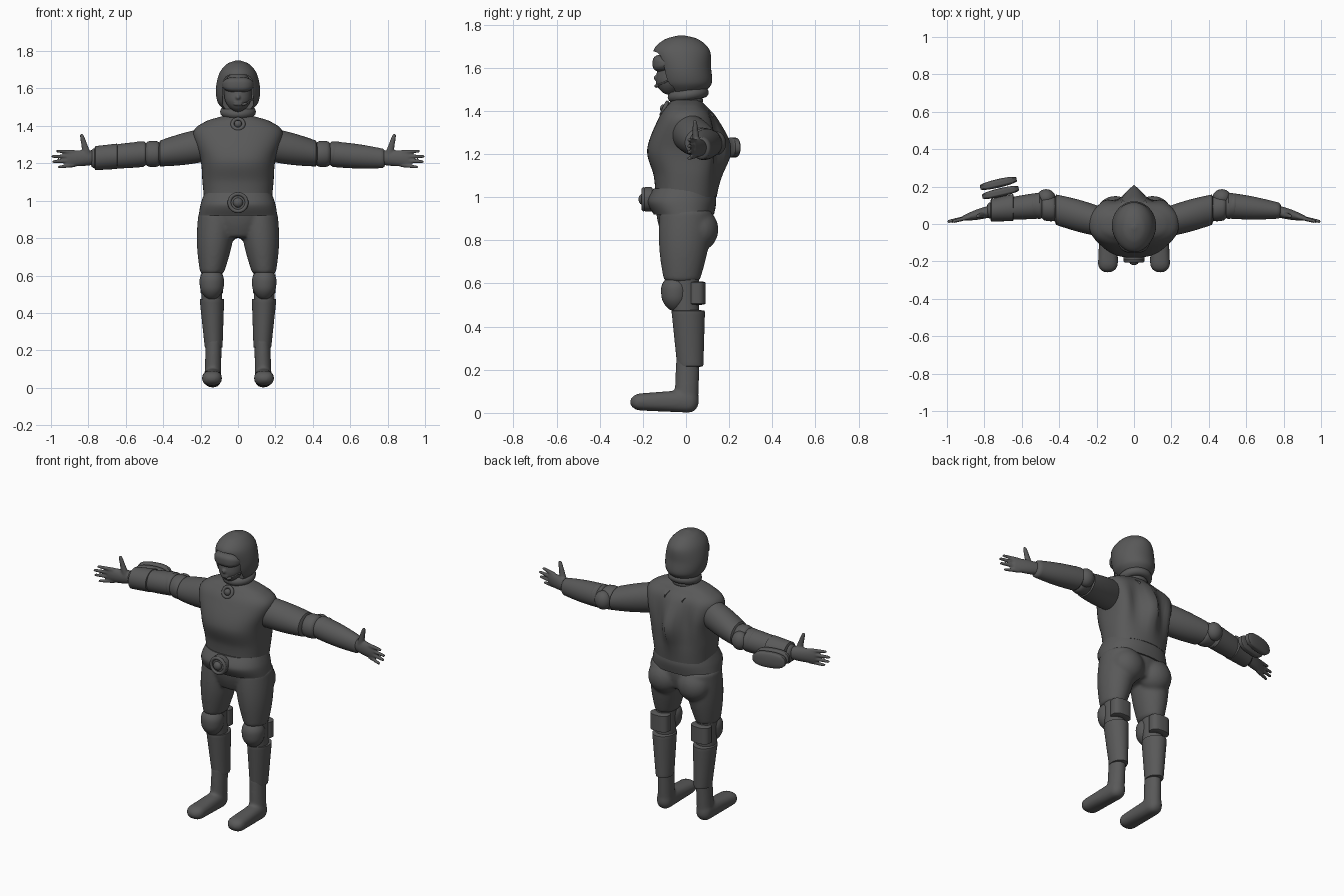
import bpy, bmesh, math
from mathutils import Vector

if "Cube" in bpy.data.objects:
    bpy.data.objects.remove(bpy.data.objects["Cube"])

GREY = (0.1, 0.1, 0.1, 1)
SIDES, STEPS = 48, 20
material = bpy.data.materials.new("dark grey")
material.use_nodes = True
material.diffuse_color = GREY
material.node_tree.nodes["Principled BSDF"].inputs["Base Color"].default_value = GREY


def section(centre, axis, radii, power):
    """One superellipse ring across the given axis."""
    across = [i for i in range(3) if i != axis]
    points = []
    for i in range(SIDES):
        angle = math.tau * i / SIDES
        point = Vector(centre)
        for k, wave, radius in zip(across, (math.cos(angle), math.sin(angle)), radii):
            point[k] += radius * math.copysign(abs(wave) ** (2 / power), wave)
        points.append(point)
    return points


def taper(start, end, thick_start, thick_end, bulge=0, tip=0.1, power=2):
    """Tube with rounded ends; tip=1 rounds it into an ellipsoid."""
    start, end = Vector(start), Vector(end)
    axis = max(range(3), key=lambda i: abs(end[i] - start[i]))
    rings = []
    for step in range(STEPS + 1):
        t = (1 - math.cos(math.pi * step / STEPS)) / 2
        edge = max(0, 1 - 2 * min(t, 1 - t) / tip)
        rounding = max(0.05, math.sqrt(1 - edge * edge))
        radii = [(a + (b - a) * t + bulge * math.sin(math.pi * t)) * rounding
                 for a, b in zip(thick_start, thick_end)]
        rings.append(section(start.lerp(end, t), axis, radii, power))
    return rings


def ball(centre, radii):
    """Ellipsoid."""
    x, y, z = centre
    rx, ry, rz = radii
    return taper((x, y, z - rz), (x, y, z + rz), (rx, ry), (rx, ry), tip=1)


def upright(*rows, power=2):
    """Smooth upright body; rows give height, depth, half width, half depth."""
    rings = []
    points = [rows[0], *rows, rows[-1]]
    for window in zip(points, points[1:], points[2:], points[3:]):
        for step in range(STEPS // 2):
            u = 2 * step / STEPS
            z, y, rx, ry = (b + (c - a) * u / 2 + (a - 2.5 * b + 2 * c - d / 2) * u * u
                            + (1.5 * (b - c) + (d - a) / 2) * u ** 3 for a, b, c, d in zip(*window))
            rings.append(section((0, y, z), 2, (rx, ry), power))
    z, y, rx, ry = rows[-1]
    return rings + [section((0, y, z), 2, (rx, ry), power)]


def shade(ob):
    bpy.ops.object.select_all(action="DESELECT")
    ob.select_set(True)
    bpy.context.view_layer.objects.active = ob
    bpy.ops.object.shade_smooth_by_angle(angle=math.radians(40))


def part(name, *shapes, mirror=False, blend=0):
    """Skin the rings of each shape; blend merges them into one surface."""
    bm = bmesh.new()
    for rings in shapes:
        loops = [[bm.verts.new(p) for p in ring] for ring in rings]
        for low, high in zip(loops, loops[1:]):
            for i in range(len(low)):
                bm.faces.new((low[i - 1], low[i], high[i], high[i - 1]))
        bm.faces.new(loops[0])
        bm.faces.new(loops[-1])
    bmesh.ops.recalc_face_normals(bm, faces=bm.faces)
    mesh = bpy.data.meshes.new(name)
    bm.to_mesh(mesh)
    bm.free()
    mesh.materials.append(material)
    ob = bpy.data.objects.new(name, mesh)
    bpy.context.collection.objects.link(ob)
    shade(ob)
    if mirror:
        ob.modifiers.new("mirror", "MIRROR").use_mirror_merge = False
    if blend:
        remesh = ob.modifiers.new("remesh", "REMESH")
        remesh.mode, remesh.voxel_size, remesh.use_smooth_shade = "VOXEL", blend, True
        ob.modifiers.new("smooth", "SMOOTH").iterations = 8
    return ob


def hoop(name, centre, major, minor, tilt):
    bpy.ops.mesh.primitive_torus_add(location=centre, rotation=(math.radians(tilt), 0, 0),
                                     major_radius=major, minor_radius=minor)
    ob = bpy.context.object
    ob.name = name
    ob.data.materials.append(material)
    bpy.ops.object.shade_smooth()


def bump(value, centre, width):
    return math.exp(-((value - centre) / width) ** 2)


# Jacket with a raised spine, hollows beside it and shoulder blades
jacket = part("jacket", upright((1, 0, .18, .14), (1.1, 0, .19, .15), (1.22, -.01, .2, .17),
                                (1.36, 0, .24, .13), (1.42, 0, .18, .09), (1.45, 0, .09, .06), power=2.4))
for vertex in jacket.data.vertices:
    x, y, z = vertex.co
    if y > .03:
        shape = .05 * bump(x, 0, .04) - .02 * bump(abs(x), .09, .04) + .015 * bump(abs(x), .17, .04)
        vertex.co.y += shape * bump(z, 1.23, .13)

# Back collar flaps, pointed downwards
flap = [Vector(p) for p in ((.01, .06, 1.45), (.1, .05, 1.44), (.06, .13, 1.38))]
part("collar_flaps", [flap, [p - Vector((0, .02, .03)) for p in flap]], mirror=True)

# Neck, padded collar and throat badge
part("neck", taper((0, 0, 1.36), (0, 0, 1.5), (.08, .08), (.06, .06)))
hoop("neck_pad", (0, .01, 1.475), .07, .026, 9)
hoop("neck_band", (0, 0, 1.44), .06, .02, 9)
part("throat_badge", taper((0, -.12, 1.41), (0, -.06, 1.41), (.02, .02), (.02, .02), tip=.5))
hoop("throat_ring", (0, -.1, 1.41), .03, .01, 65)

# Belt and buckle
part("belt", upright((.92, -.01, .21, .14), (.98, -.02, .2, .16), (1.04, -.01, .18, .14), power=2.3))
part("buckle", taper((0, -.2, .99), (0, -.15, .99), (.056, .056), (.056, .056), tip=.4))
hoop("buckle_rim", (0, -.196, .99), .046, .01, 90)
part("buckle_stud", ball((0, -.2, .99), (.026, .02, .026)))

# Trousers from hips, thighs and seat
part("trousers", taper((0, 0, .8), (0, -.01, .96), (.12, .1), (.19, .13), bulge=.01),
     taper((.14, -.02, .6), (.11, 0, .95), (.06, .08), (.1, .12), bulge=.015),
     ball((.1, .06, .85), (.1, .09, .1)), mirror=True, blend=.009)

# Knees, shin guards and boots
part("knees", taper((.14, 0, .45), (.14, -.01, .65), (.055, .06), (.056, .07)), mirror=True)
part("knee_pads", taper((.14, -.05, .47), (.14, -.05, .64), (.05, .05), (.06, .06), bulge=.01, tip=.8),
     mirror=True)
part("knee_straps", taper((.14, .05, .5), (.14, .05, .61), (.06, .04), (.06, .04), power=2.6), mirror=True)
part("shin_guards", taper((.13, .02, .21), (.14, .01, .48), (.047, .06), (.066, .078), tip=.06), mirror=True)
part("boots", taper((.135, 0, .02), (.13, .01, .27), (.045, .055), (.042, .055)),
     taper((.135, .06, .055), (.14, -.26, .05), (.045, .056), (.055, .037), tip=.3, power=2.4),
     mirror=True, blend=.008)

# Arms
part("sleeves", taper((.17, .01, 1.3), (.43, .08, 1.25), (.08, .09), (.08, .067), bulge=.006, tip=.12),
     mirror=True)
part("elbows", taper((.4, .08, 1.25), (.51, .09, 1.25), (.06, .06), (.06, .06), bulge=.01, tip=.6),
     taper((.48, .09, 1.25), (.56, .1, 1.25), (.066, .066), (.066, .066), tip=.6), mirror=True)
part("elbow_pads", ball((.47, .14, 1.25), (.05, .046, .055)), mirror=True)
part("forearms", taper((.49, .1, 1.25), (.79, .07, 1.225), (.07, .068), (.04, .05), bulge=.006), mirror=True)

# Hands with four fanned fingers and a raised thumb
fingers = [taper((.87, .04, 1.26 - i * .023), (reach, .012, 1.266 - i * .029), (.013, .012), (.009, .008))
           for i, reach in enumerate((.975, 1, .995, .965))]
part("hands", taper((.76, .07, 1.23), (.92, .03, 1.224), (.032, .036), (.012, .038), bulge=.006),
     taper((.8, .05, 1.22), (.838, .04, 1.36), (.026, .02), (.01, .01), tip=.2),
     *fingers, mirror=True, blend=.005)

# Two-layer wrist device strapped to the right forearm
part("device_strap", taper((-.77, .073, 1.227), (-.64, .089, 1.238), (.06, .064), (.073, .068)))
layers = [taper((0, y, 0), (0, y + .046, 0), (.1, .046), (.1, .046), tip=.6, power=2.5) for y in (-.05, 0)]
device = part("wrist_device", *layers)
device.location, device.rotation_euler.z = (-.72, .195, 1.23), math.radians(13)

# Helmet with a carved face opening
helmet = part("helmet", upright((1.49, 0, .08, .09), (1.53, 0, .11, .12), (1.6, -.01, .118, .126),
                                (1.68, -.02, .1, .13), (1.73, -.02, .06, .08), (1.75, -.02, .01, .01)))
cutter = part("face_cutter", taper((0, -.3, 1.55), (0, -.045, 1.55), (.083, .125), (.083, .125), power=4))
opening = helmet.modifiers.new("opening", "BOOLEAN")
opening.operation, opening.object = "DIFFERENCE", cutter
bpy.context.view_layer.objects.active = helmet
bpy.ops.object.modifier_apply(modifier=opening.name)
bpy.data.objects.remove(cutter)
shade(helmet)

# Face with nose and lips, goggles and microphone
part("face", taper((0, -.08, 1.475), (0, -.03, 1.69), (.06, .06), (.07, .08), bulge=.01, tip=.7),
     ball((0, -.13, 1.553), (.015, .02, .016)),
     *[ball((0, -.13, z), (.026, .01, .006)) for z in (1.515, 1.527)], blend=.004)
part("goggles", taper((-.086, -.09, 1.62), (.086, -.09, 1.62), (.065, .042), (.065, .042), tip=.8, power=3))
part("microphone", taper((.02, -.14, 1.513), (.05, -.13, 1.52), (.01, .009), (.008, .007), tip=.8),
     taper((.03, -.135, 1.517), (.085, -.07, 1.545), (.004, .004), (.004, .004)))
